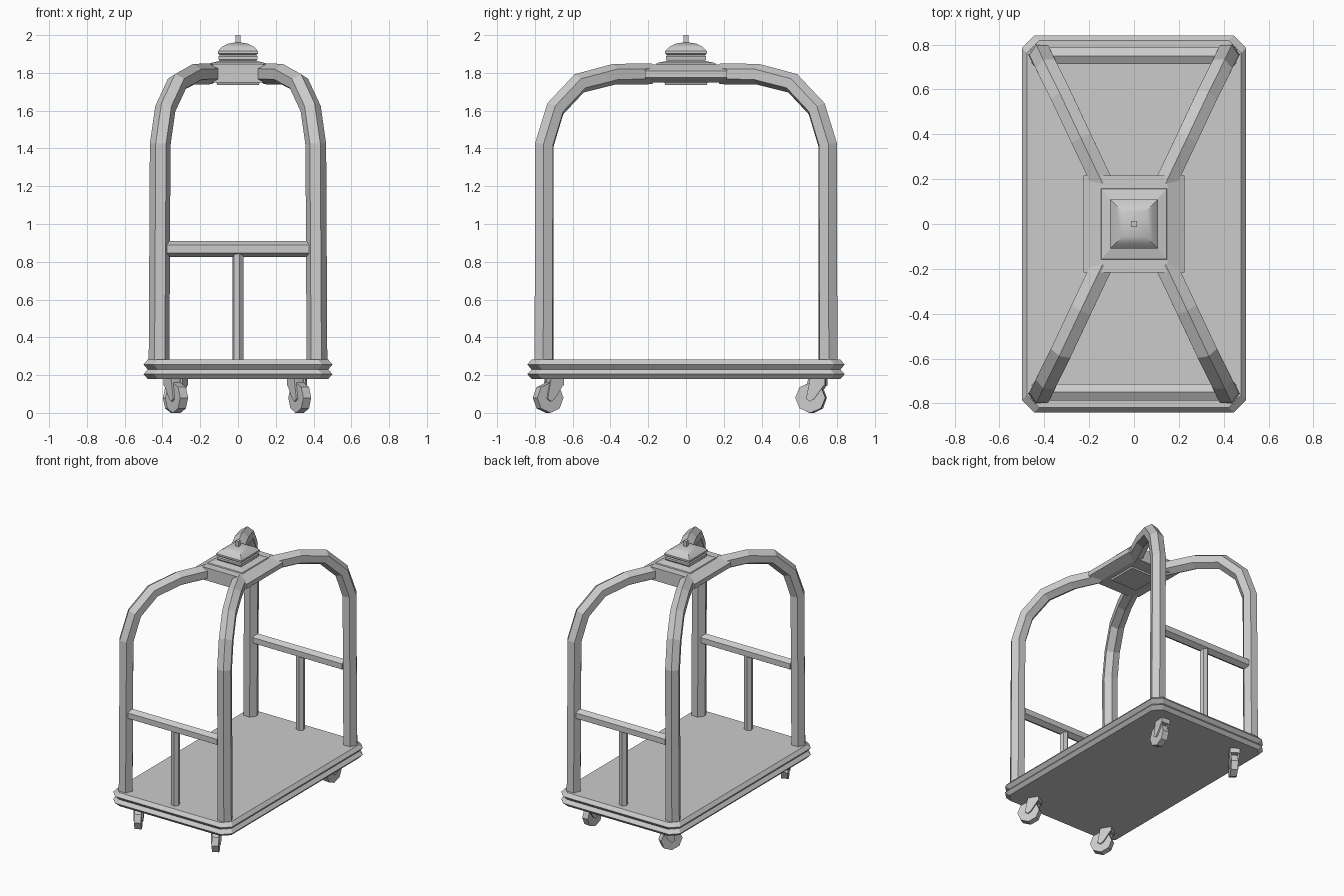
import bpy, bmesh, math
from mathutils import Vector, Matrix

if "Cube" in bpy.data.objects:
    bpy.data.objects.remove(bpy.data.objects["Cube"])


def loft(name, rings):
    """Skin a list of equal-length point rings and cap both ends."""
    bm = bmesh.new()
    loops = [[bm.verts.new(p) for p in r] for r in rings]
    n = len(loops[0])
    for a, b in zip(loops, loops[1:]):
        for i in range(n):
            j = (i + 1) % n
            bm.faces.new((a[i], a[j], b[j], b[i]))
    bm.faces.new(loops[0])
    bm.faces.new(loops[-1])
    bmesh.ops.recalc_face_normals(bm, faces=bm.faces[:])
    me = bpy.data.meshes.new(name)
    bm.to_mesh(me)
    bm.free()
    ob = bpy.data.objects.new(name, me)
    bpy.context.collection.objects.link(ob)
    return ob


def tube(name, path, radius, side, sides=6):
    """Sweep a polygon with a corner in the bend plane along a path."""
    pts = [Vector(p) for p in path]
    s = Vector(side).normalized()
    rings = []
    for i, p in enumerate(pts):
        t = Vector((0, 0, 0))
        if i > 0:
            t += (p - pts[i - 1]).normalized()
        if i < len(pts) - 1:
            t += (pts[i + 1] - p).normalized()
        n = t.cross(s).normalized()
        rings.append([p + radius * (math.cos(a) * n + math.sin(a) * s)
                      for a in (2 * math.pi * k / sides for k in range(sides))])
    return loft(name, rings)


def rect(x, y, z, c=0.0):
    """Rectangle ring, with chamfered corners when c is set."""
    if not c:
        return [(x, y, z), (-x, y, z), (-x, -y, z), (x, -y, z)]
    return [(x, y - c, z), (x - c, y, z), (c - x, y, z), (-x, y - c, z),
            (-x, c - y, z), (c - x, -y, z), (x - c, -y, z), (x, c - y, z)]


# Deck with double-ridged rim
loft("deck", [rect(0.5 - i, 0.84 - i, z, 0.055) for i, z in
              [(0.022, 0.18), (0, 0.205), (0.022, 0.23), (0, 0.256), (0.022, 0.282)]])

# Four bent corner posts meeting at the crown
ARM = [(0.418, 0.752, 0.27), (0.412, 0.75, 1.42), (0.385, 0.692, 1.61),
       (0.322, 0.565, 1.745), (0.235, 0.38, 1.793), (0.14, 0.18, 1.795)]
for sx, fx in ((1, "right"), (-1, "left")):
    for sy, fy in ((-1, "front"), (1, "back")):
        tube(f"{fy}_{fx}_post", [(x * sx, y * sy, z) for x, y, z in ARM],
             0.055, (0.9 * sx, -0.434 * sy, 0))

# End rails with a centre support
for sy, fy in ((-1, "front"), (1, "back")):
    tube(f"{fy}_rail", [(-0.375, 0.75 * sy, 0.868), (0.375, 0.75 * sy, 0.868)],
         0.042, (0, 1, 0))
    tube(f"{fy}_rail_support", [(0, 0.75 * sy, 0.27), (0, 0.75 * sy, 0.85)],
         0.031, (0.97, 0.26, 0))

# Crown plate with bevelled long sides
SECTION = [(0.225, 1.775), (0.225, 1.81), (0.15, 1.845),
           (-0.15, 1.845), (-0.225, 1.81), (-0.225, 1.775), (-0.15, 1.748), (0.15, 1.748)]
loft("crown_plate", [[(x, y, z) for x, z in SECTION] for y in (-0.217, 0.217)])
loft("crown_underside", [rect(0.11, 0.11, 1.737), rect(0.12, 0.12, 1.76)])
loft("crown_step", [rect(0.15, 0.16, 1.84), rect(0.145, 0.155, 1.852), rect(0.09, 0.095, 1.865)])

# Square domed finial and pin
finial = loft("finial", [rect(r, r * 1.04, z) for r, z in
                         [(0.088, 1.85), (0.103, 1.872), (0.103, 1.888), (0.096, 1.894),
                          (0.106, 1.902), (0.106, 1.915), (0.085, 1.938),
                          (0.055, 1.954), (0.02, 1.96)]])
bpy.context.view_layer.objects.active = finial
finial.select_set(True)
bpy.ops.object.shade_smooth_by_angle(angle=math.radians(35))
finial.select_set(False)
loft("finial_pin", [rect(0.013, 0.013, 1.95), rect(0.013, 0.013, 2.0)])


# Swivelling casters: octagonal wheel, two fork cheeks and a mount
def caster(name, x, y, heading):
    m = Matrix.Translation((x, y, 0)) @ Matrix.Rotation(heading, 4, 'Z')
    r, zc = 0.08, 0.08
    octagon = [(r * math.cos(k * math.pi / 4), zc + r * math.sin(k * math.pi / 4))
               for k in range(8)]
    parts = [loft(name + "_wheel", [[(w, v, z if z > 0.001 else 0) for v, z in octagon]
                                    for w in (-0.024, 0.024)])]
    cheek = [(-0.022, 0.075), (0.0, 0.06), (0.022, 0.075), (0.075, 0.15), (0.075, 0.185), (0.0, 0.185)]
    for s in (-1, 1):
        parts.append(loft(name + "_fork", [[(s * w, v, z) for v, z in cheek]
                                           for w in (0.022, 0.034)]))
    parts.append(loft(name + "_mount", [[(px, py + 0.04, z) for px, py, _ in rect(0.034, 0.038, 0)]
                                        for z in (0.145, 0.19)]))
    for p in parts:
        p.matrix_world = m


caster("front_right_caster", 0.327, -0.73, math.radians(30))
caster("front_left_caster", -0.325, -0.73, math.radians(30))
caster("back_right_caster", 0.325, 0.66, math.radians(-5))
caster("back_left_caster", -0.335, 0.665, math.radians(-32))
